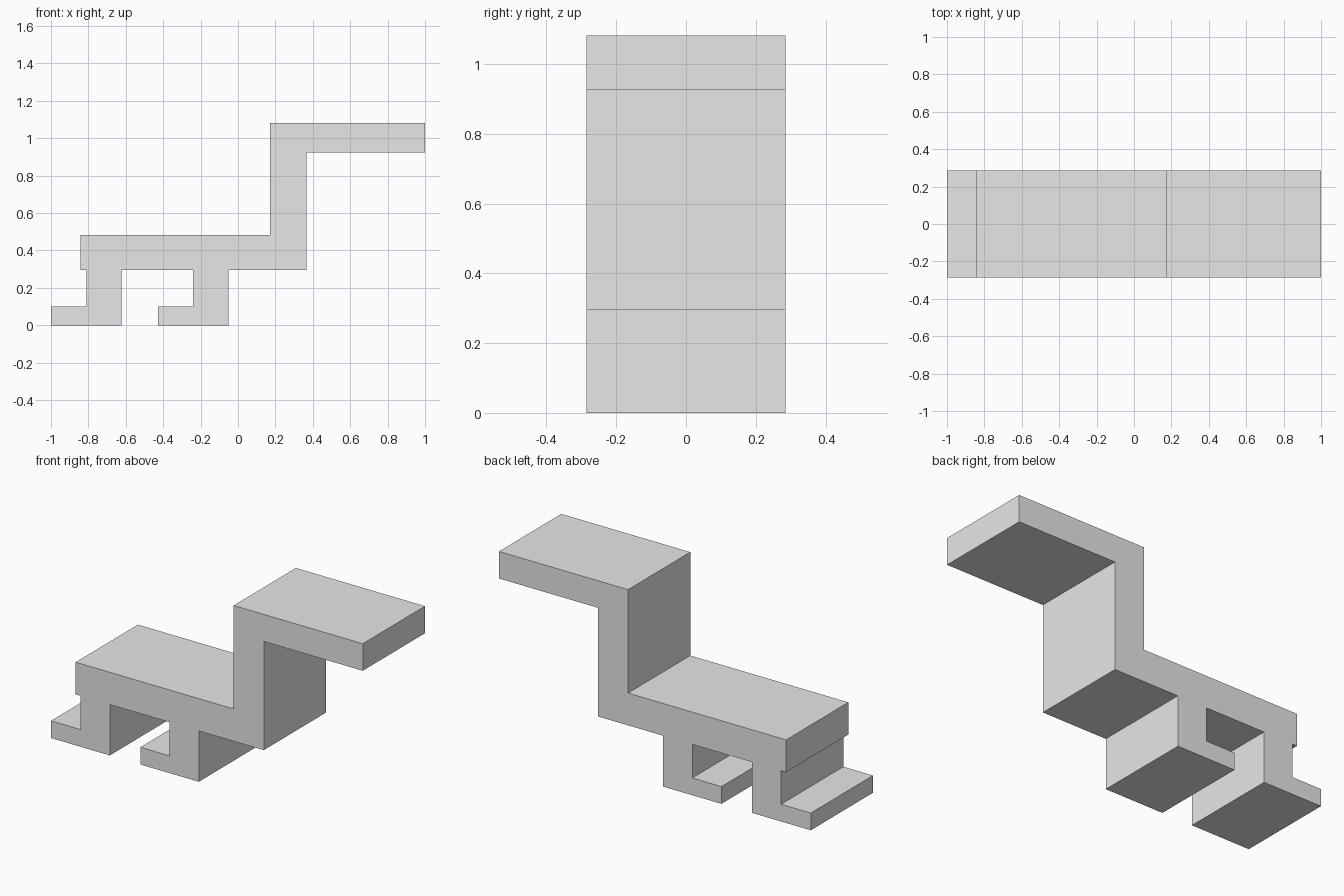
import bpy
import bmesh

cube = bpy.data.objects.get("Cube")
if cube:
    bpy.data.objects.remove(cube, do_unlink=True)

HALF_DEPTH = 0.285
FOOT_TOP, SEAT_BOTTOM, SEAT_TOP = 0.10, 0.295, 0.482
SHELF_BOTTOM, SHELF_TOP = 0.925, 1.082

grey = bpy.data.materials.new("light_grey")
grey.use_nodes = True
colour = (0.8, 0.8, 0.8, 1)
grey.diffuse_color = colour
grey.node_tree.nodes["Principled BSDF"].inputs["Base Color"].default_value = colour


def leg(toe, back, front):
    """Outline of an L-shaped leg, from its front edge round to its back edge."""
    return [(front, SEAT_BOTTOM), (front, 0), (toe, 0), (toe, FOOT_TOP),
            (back, FOOT_TOP), (back, SEAT_BOTTOM)]


def extrude_profile(name, outline):
    """Extrude an x-z outline evenly to both sides of y = 0."""
    bm = bmesh.new()
    face = bm.faces.new([bm.verts.new((x, -HALF_DEPTH, z)) for x, z in outline])
    extruded = bmesh.ops.extrude_face_region(bm, geom=[face], use_keep_orig=True)
    moved = [v for v in extruded["geom"] if isinstance(v, bmesh.types.BMVert)]
    bmesh.ops.translate(bm, verts=moved, vec=(0, 2 * HALF_DEPTH, 0))
    bmesh.ops.recalc_face_normals(bm, faces=bm.faces)
    mesh = bpy.data.meshes.new(name)
    bm.to_mesh(mesh)
    bm.free()
    mesh.materials.append(grey)
    obj = bpy.data.objects.new(name, mesh)
    bpy.context.collection.objects.link(obj)
    return obj


# Riser and upper shelf, then both legs, then the low platform
riser_and_shelf = [(0.172, SEAT_TOP), (0.172, SHELF_TOP), (1, SHELF_TOP),
                   (1, SHELF_BOTTOM), (0.365, SHELF_BOTTOM), (0.365, SEAT_BOTTOM)]
legs = leg(-0.427, -0.24, -0.052) + leg(-1, -0.81, -0.623)
platform_end = [(-0.842, SEAT_BOTTOM), (-0.842, SEAT_TOP)]

extrude_profile("stepped_bench", riser_and_shelf + legs + platform_end)
